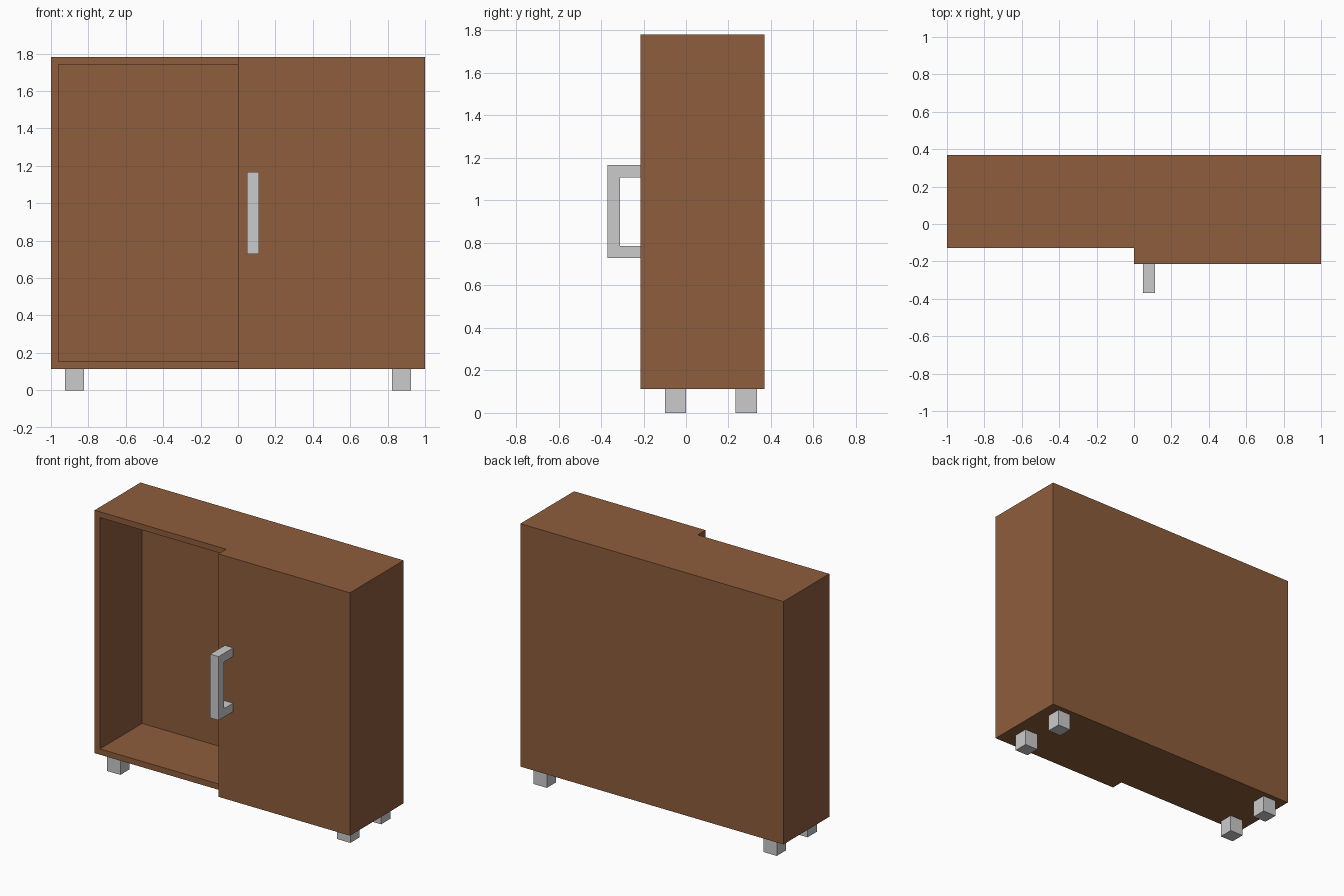
import bpy
import bmesh

if "Cube" in bpy.data.objects:
    bpy.data.objects.remove(bpy.data.objects["Cube"])


def make_object(name, bm, mat=None):
    bmesh.ops.recalc_face_normals(bm, faces=bm.faces)
    mesh = bpy.data.meshes.new(name)
    bm.to_mesh(mesh)
    bm.free()
    obj = bpy.data.objects.new(name, mesh)
    bpy.context.collection.objects.link(obj)
    if mat:
        mesh.materials.append(mat)
    return obj


def box_bm(lo, hi):
    bm = bmesh.new()
    bmesh.ops.create_cube(bm, size=1)
    for v in bm.verts:
        for i in range(3):
            v.co[i] = lo[i] if v.co[i] < 0 else hi[i]
    return bm


wood = bpy.data.materials.new("wood")
wood.diffuse_color = (0.27, 0.11, 0.045, 1)
wood.use_nodes = True
wood.node_tree.nodes["Principled BSDF"].inputs["Base Color"].default_value = wood.diffuse_color

BOTTOM, TOP = 0.113, 1.782
FRONT, BACK = -0.128, 0.37
WALL = 0.04

# Cabinet body: a box hollowed out from its front face
bm = box_bm((-1, FRONT, BOTTOM), (1, BACK, TOP))
bm.normal_update()
front = min(bm.faces, key=lambda f: f.calc_center_median().y)
bmesh.ops.inset_region(bm, faces=[front], thickness=WALL, use_even_offset=True)
pushed = bmesh.ops.extrude_discrete_faces(bm, faces=[front])["faces"][0]
for v in pushed.verts:
    v.co.y = BACK - WALL
make_object("cabinet_body", bm, wood)

# Right door
make_object("right_door", box_bm((0, -0.213, BOTTOM), (1, FRONT, TOP)), wood)

# Door handle: C-shaped side profile extruded across x
profile = [(-0.213, 0.728), (-0.37, 0.728), (-0.37, 1.166), (-0.213, 1.166),
           (-0.213, 1.107), (-0.31, 1.107), (-0.31, 0.786), (-0.213, 0.786)]
bm = bmesh.new()
face = bm.faces.new([bm.verts.new((0.048, y, z)) for y, z in profile])
side = bmesh.ops.extrude_face_region(bm, geom=[face])["geom"]
bmesh.ops.translate(bm, vec=(0.064, 0, 0),
                    verts=[g for g in side if isinstance(g, bmesh.types.BMVert)])
make_object("door_handle", bm)

# Four square legs
for x, x_name in ((-0.874, "left"), (0.874, "right")):
    for y, y_name in ((-0.05, "front"), (0.284, "back")):
        make_object(f"{y_name}_{x_name}_leg",
                    box_bm((x - 0.05, y - 0.05, 0), (x + 0.05, y + 0.05, BOTTOM)))
